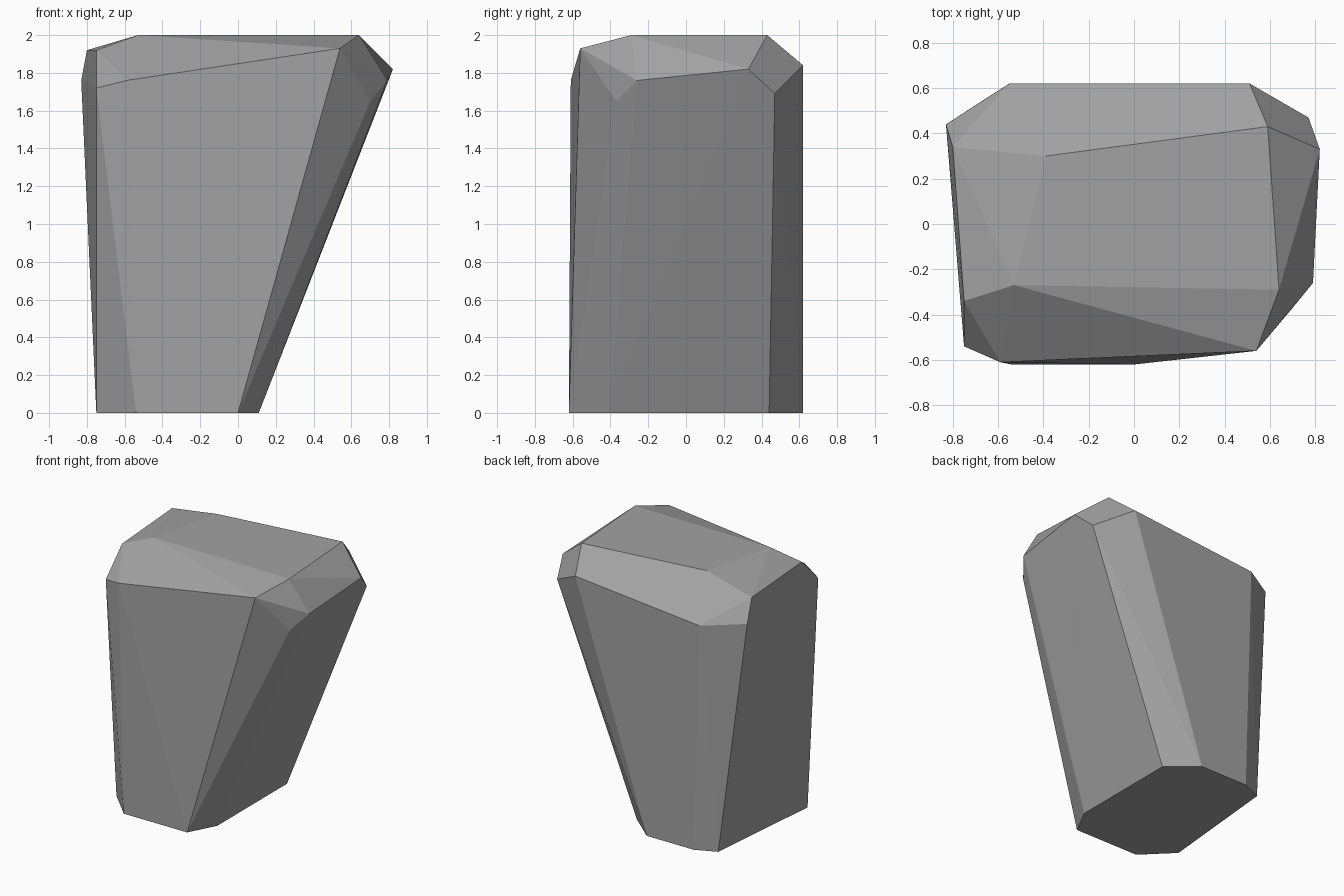
import bpy
import bmesh

# Remove the default object
default = bpy.data.objects.get("Cube")
if default:
    bpy.data.objects.remove(default, do_unlink=True)


def flat_material(name, colour):
    mat = bpy.data.materials.new(name)
    mat.use_nodes = True
    mat.diffuse_color = colour
    mat.node_tree.nodes["Principled BSDF"].inputs["Base Color"].default_value = colour
    return mat


# Octagonal foot outline, flat on the ground
foot = [(-.75, -.41), (-.54, -.62), (0, -.62), (.11, -.41),
        (.11, .44), (-.1, .62), (-.5, .62), (-.66, .55)]

# Corners of the sloping cap
cap = [(-.39, .3, 2), (.59, .43, 2), (.64, -.29, 2), (-.53, -.27, 2),
       (-.8, .34, 1.92), (-.75, -.34, 1.92)]

# Chamfered shoulder corners, anticlockwise from the front left
shoulder = [(-.75, -.54, 1.72), (-.59, -.61, 1.76), (.54, -.56, 1.93),
            (.7, -.37, 1.65), (.79, -.26, 1.76), (.82, .33, 1.82),
            (.77, .47, 1.69), (.51, .62, 1.84), (-.55, .62, 1.74),
            (-.83, .44, 1.76)]

# Wrap the corners into one faceted boulder
bm = bmesh.new()
for point in [(x, y, 0) for x, y in foot] + cap + shoulder:
    bm.verts.new(point)
hull = bmesh.ops.convex_hull(bm, input=list(bm.verts))
loose = [v for v in bm.verts if not v.link_faces]
bmesh.ops.delete(bm, geom=loose, context="VERTS")
bmesh.ops.dissolve_limit(bm, angle_limit=0.01, verts=list(bm.verts), edges=list(bm.edges))
bmesh.ops.recalc_face_normals(bm, faces=list(bm.faces))

# Flat facets everywhere, with one softly rounded back corner
for face in bm.faces:
    face.smooth = all(v.co.x > .5 and v.co.y > .3 for v in face.verts)
for edge in bm.edges:
    edge.smooth = all(face.smooth for face in edge.link_faces)

mesh = bpy.data.meshes.new("boulder")
bm.to_mesh(mesh)
bm.free()
mesh.materials.append(flat_material("stone_grey", (.36, .36, .36, 1)))
boulder = bpy.data.objects.new("boulder", mesh)
bpy.context.collection.objects.link(boulder)
